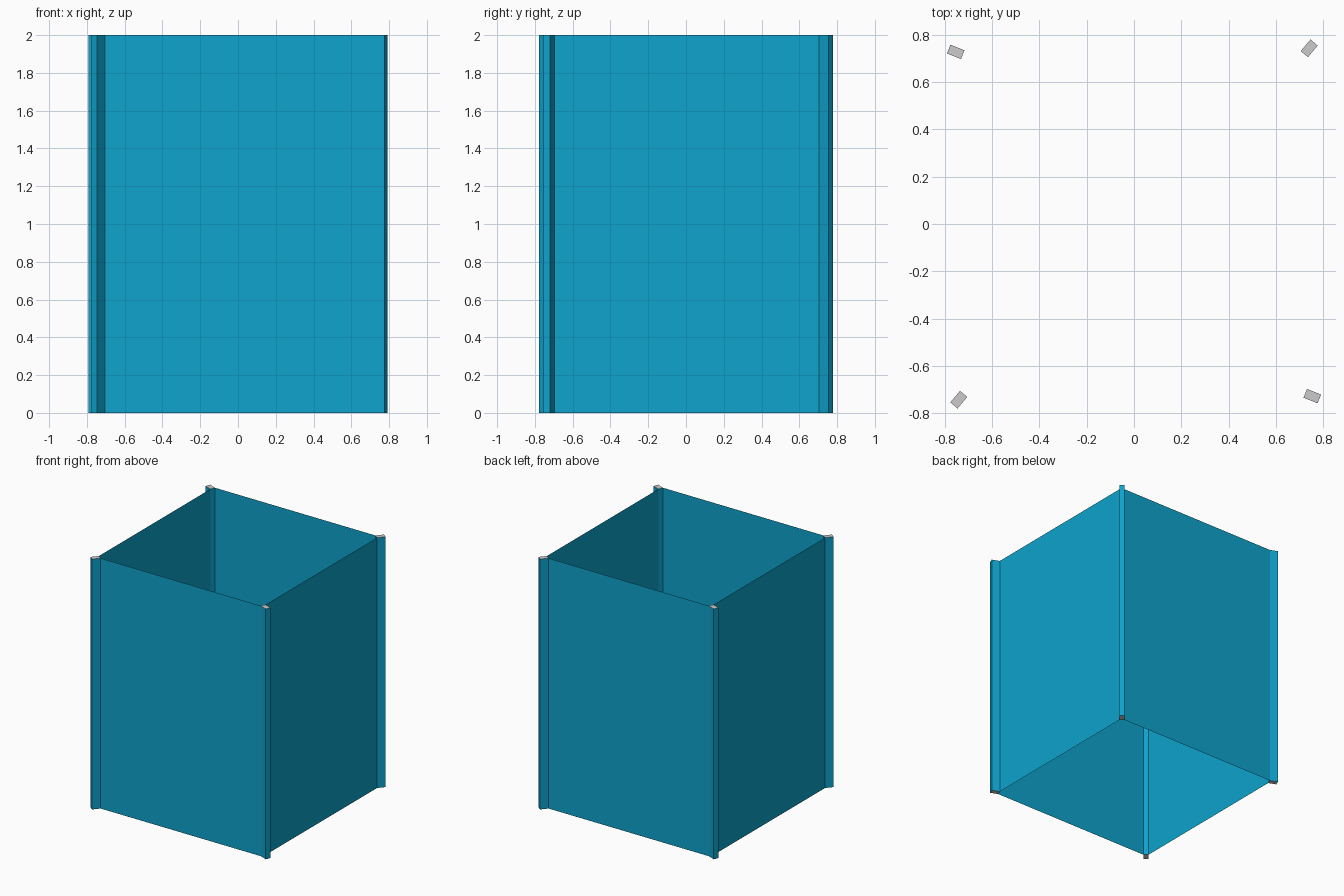
import bpy
import bmesh
from math import radians, pi
from mathutils import Vector, Matrix

cube = bpy.data.objects.get("Cube")
if cube:
    bpy.data.objects.remove(cube, do_unlink=True)

HEIGHT = 2.0
HALF_LONG, HALF_SHORT = 0.032, 0.02


def make_material(name, color):
    mat = bpy.data.materials.new(name)
    mat.use_nodes = True
    mat.diffuse_color = color
    mat.node_tree.nodes["Principled BSDF"].inputs["Base Color"].default_value = color
    return mat


blue = make_material("blue", (0.0044, 0.366, 0.604, 1))
grey = make_material("grey", (0.6, 0.6, 0.6, 1))


def make_object(name, bm, materials):
    mesh = bpy.data.meshes.new(name)
    bm.to_mesh(mesh)
    bm.free()
    for mat in materials:
        mesh.materials.append(mat)
    obj = bpy.data.objects.new(name, mesh)
    bpy.context.collection.objects.link(obj)


def extrude_up(bm, geometry):
    result = bmesh.ops.extrude_face_region(bm, geom=geometry) if isinstance(
        geometry[0], bmesh.types.BMFace) else bmesh.ops.extrude_edge_only(bm, edges=geometry)
    verts = [g for g in result["geom"] if isinstance(g, bmesh.types.BMVert)]
    bmesh.ops.translate(bm, verts=verts, vec=(0, 0, HEIGHT))


# Corner posts: two placements, each repeated by a half turn
placements = []
for turn in (0, pi):
    for x, y, angle in ((0.753, -0.727, -22), (0.74, 0.742, 50)):
        placements.append(Matrix.Rotation(turn, 4, "Z")
                          @ Matrix.Translation((x, y, 0))
                          @ Matrix.Rotation(radians(angle), 4, "Z"))

post_names = ("front_left", "back_left", "back_right", "front_right")
outlines = []
for name, place in zip(post_names, placements):
    outline = [place @ Vector((sx * HALF_LONG, sy * HALF_SHORT, 0))
               for sx, sy in ((-1, -1), (1, -1), (1, 1), (-1, 1))]
    outlines.append(outline)
    bm = bmesh.new()
    base = bm.faces.new([bm.verts.new(p) for p in outline])
    extrude_up(bm, [base])
    bmesh.ops.recalc_face_normals(bm, faces=bm.faces)
    # Grey end caps, blue sides
    for face in bm.faces:
        face.material_index = 1 if abs(face.normal.z) > 0.5 else 0
    make_object(name + "_post", bm, (blue, grey))

# Thin sheet walls strung between the inner corners of neighbouring posts
wall_names = ("left", "back", "right", "front")
for i, name in enumerate(wall_names):
    bm = bmesh.new()
    start = bm.verts.new(outlines[i][3])
    end = bm.verts.new(outlines[(i + 1) % 4][0])
    extrude_up(bm, [bm.edges.new((start, end))])
    # Face each sheet outwards
    bm.normal_update()
    for face in bm.faces:
        if face.normal.dot(face.calc_center_median() * Vector((1, 1, 0))) < 0:
            face.normal_flip()
    make_object(name + "_wall", bm, (blue,))
